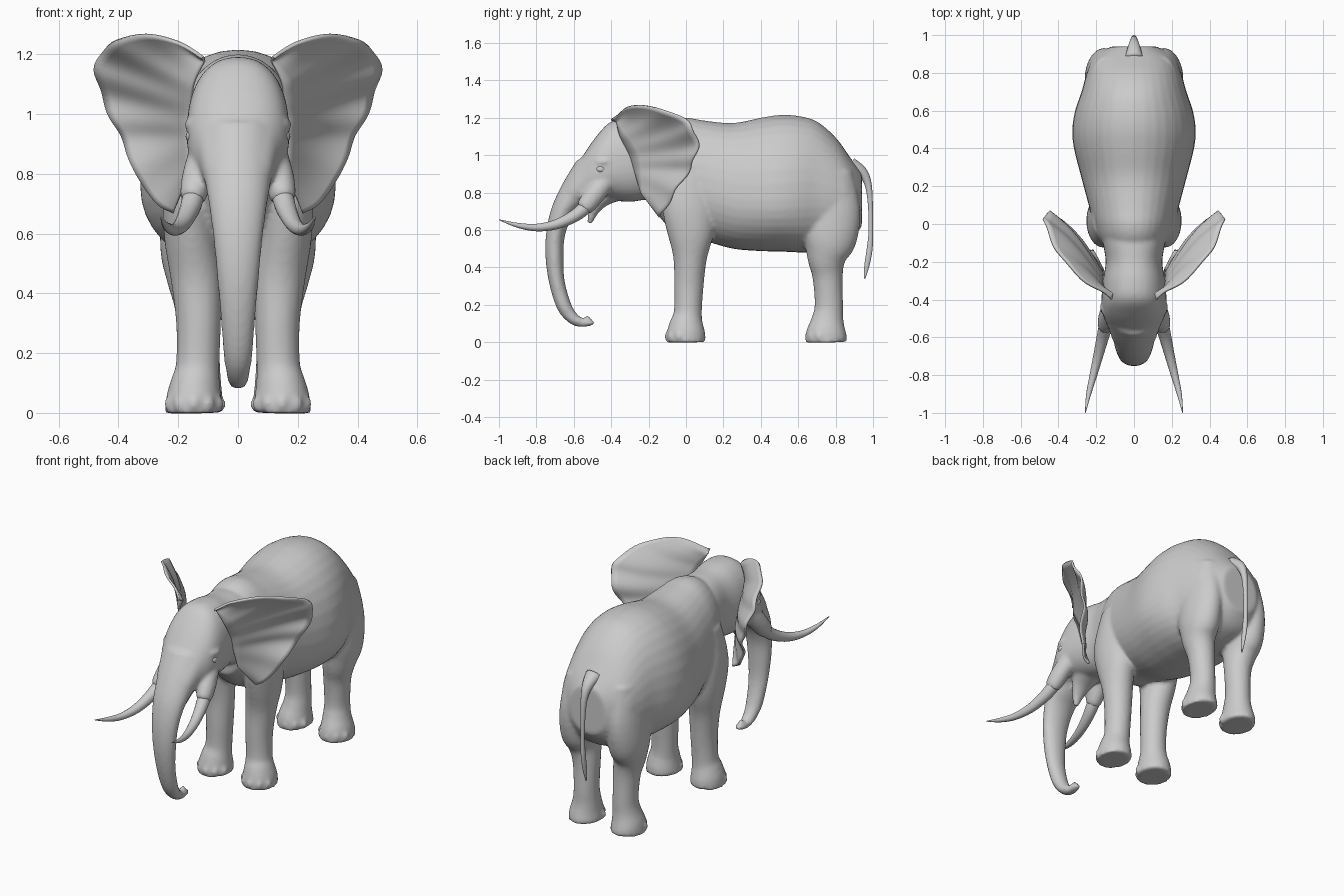
import bpy, bmesh, math
from mathutils import Vector

if "Cube" in bpy.data.objects:
    bpy.data.objects.remove(bpy.data.objects["Cube"])


def spline(rows, sub):
    """Catmull-Rom interpolation of rows of numbers."""
    out, last = [], len(rows) - 1
    for i in range(last):
        a, b, c, d = (rows[min(max(i + k, 0), last)] for k in (-1, 0, 1, 2))
        for s in range(sub):
            t = s / sub
            out.append([q + .5 * t * (r - p + t * (2 * p - 5 * q + 4 * r - w + t * (3 * (q - r) + w - p)))
                        for p, q, r, w in zip(a, b, c, d)])
    return out + [list(rows[-1])]


def finish(name, bm):
    bmesh.ops.recalc_face_normals(bm, faces=bm.faces[:])
    me = bpy.data.meshes.new(name)
    bm.to_mesh(me)
    bm.free()
    ob = bpy.data.objects.new(name, me)
    bpy.context.collection.objects.link(ob)
    for f in me.polygons:
        f.use_smooth = True
    return ob


def bridge(bm, rings, closed):
    n = len(rings[0])
    for r, q in zip(rings, rings[1:]):
        for i in range(n if closed else n - 1):
            j = (i + 1) % n
            bm.faces.new((r[i], r[j], q[j], q[i]))


def loft(name, rows, upright=False, side=1, n=28, power=1.0):
    """Tube through (x, y, z, half width, up, down) rings."""
    rows = spline(rows, 4)
    pts = [Vector((r[0] * side, r[1], r[2])) for r in rows]
    bm, rings = bmesh.new(), []
    for k, r in enumerate(rows):
        t = (pts[min(k + 1, len(pts) - 1)] - pts[max(k - 1, 0)]).normalized()
        u, v = Vector((1, 0, 0)), Vector((0, 0, 1))
        if not upright:
            u = (u - t * t.x).normalized()
            v = t.cross(u)
        ring = []
        for i in range(n):
            ang = 2 * math.pi * i / n
            c, s = math.cos(ang), math.sin(ang)
            c, s = (math.copysign(abs(q) ** power, q) for q in (c, s))
            ring.append(bm.verts.new(pts[k] + u * c * r[3] + v * s * (r[4] if s > 0 else r[5])))
        rings.append(ring)
    bridge(bm, rings, True)
    bm.faces.new(rings[0])
    bm.faces.new(rings[-1])
    return finish(name, bm)


def trunk_like(name, rows, side=1, n=28):
    """Rows of (x, y, z, half width, half depth)."""
    return loft(name, [r + (r[-1],) for r in rows], side=side, n=n)


def profile_body(name, rows, power):
    """Rows of (y, top, widest height, bottom, half width)."""
    return loft(name, [(0, y, m, w, t - m, m - b) for y, t, m, b, w in rows], True, 1, 36, power)


def ball(name, loc, size):
    bm = bmesh.new()
    bmesh.ops.create_uvsphere(bm, u_segments=16, v_segments=10, radius=1)
    for v in bm.verts:
        v.co = Vector(c * s for c, s in zip(v.co, size)) + Vector(loc)
    return finish(name, bm)


# Torso
parts = [profile_body("body", [
    (-.15, 1.12, .90, .68, .13), (-.08, 1.18, .90, .60, .18), (0, 1.20, .85, .55, .215),
    (.1, 1.185, .82, .54, .24), (.25, 1.172, .77, .50, .28), (.4, 1.2, .76, .487, .318),
    (.5, 1.215, .76, .485, .327), (.6, 1.21, .77, .48, .312), (.7, 1.18, .78, .48, .278),
    (.8, 1.095, .76, .50, .25), (.88, .985, .75, .54, .215), (.94, .90, .75, .62, .12)], .95)]

# Neck and head
parts.append(profile_body("head", [
    (.05, 1.15, .93, .62, .19), (-.1, 1.17, .95, .72, .165), (-.2, 1.175, .95, .76, .15),
    (-.3, 1.19, .95, .75, .165), (-.4, 1.18, .93, .76, .172), (-.48, 1.10, .90, .78, .165),
    (-.55, 1.0, .86, .74, .135), (-.62, .895, .80, .70, .11), (-.66, .83, .77, .71, .08)], .88))

# Trunk with its fingertip, and lower lip
parts.append(trunk_like("trunk", [
    (0, -.50, .92, .13, .10), (0, -.59, .80, .115, .085), (0, -.66, .70, .098, .062),
    (0, -.697, .58, .082, .051), (0, -.703, .45, .07, .048), (0, -.69, .32, .058, .042),
    (0, -.655, .20, .049, .04), (0, -.615, .138, .04, .034), (0, -.57, .108, .033, .027),
    (0, -.52, .103, .027, .018), (0, -.49, .104, .016, .01)]))
parts.append(trunk_like("trunk_finger", [
    (0, -.545, .105, .02, .014), (0, -.535, .125, .016, .013), (0, -.515, .14, .01, .01)]))
parts.append(trunk_like("lower_lip", [
    (0, -.36, .83, .11, .07), (0, -.45, .765, .07, .045), (0, -.495, .70, .04, .028),
    (0, -.515, .635, .014, .014)]))

for s in (1, -1):
    # Legs, tusk sockets and brows
    parts.append(trunk_like("front_leg", [
        (.147, 0, 0, .096, .105), (.147, 0, .05, .093, .103), (.142, .003, .10, .083, .09),
        (.135, .01, .16, .073, .075), (.132, .015, .3, .075, .079), (.14, .022, .45, .085, .09),
        (.158, .025, .6, .09, .128), (.165, .015, .75, .085, .14), (.15, .03, .95, .07, .11)], s))
    parts.append(trunk_like("hind_leg", [
        (.14, .75, 0, .094, .112), (.14, .75, .05, .09, .108), (.133, .757, .12, .076, .086),
        (.13, .764, .2, .069, .076), (.135, .757, .35, .076, .081), (.15, .752, .45, .088, .105),
        (.16, .768, .55, .1, .145), (.155, .77, .7, .1, .162), (.14, .75, .9, .09, .14)], s))
    parts.append(trunk_like("tusk_socket", [
        (.11, -.40, .90, .045, .05), (.135, -.48, .80, .05, .055), (.148, -.53, .735, .046, .05),
        (.152, -.548, .71, .036, .04)], s))
    parts.append(ball("brow", (.148 * s, -.44, .965), (.032, .05, .022)))
    # Toenails
    for k in range(5):
        a = math.radians(-90 + (k - 2) * 33)
        for name, cx, cy in (("front_toe", .147, 0), ("hind_toe", .14, .75)):
            parts.append(ball(name, (cx * s + .085 * math.cos(a), cy + .095 * math.sin(a), .03),
                              (.023, .02, .027)))

# Fuse the flesh into one smooth skin
for ob in parts:
    ob.select_set(True)
skin = parts[0]
bpy.context.view_layer.objects.active = skin
bpy.ops.object.join()
skin.name = "elephant_skin"
remesh = skin.modifiers.new("fuse", "REMESH")
remesh.mode, remesh.voxel_size, remesh.use_smooth_shade = "VOXEL", .011, True
soften = skin.modifiers.new("soften", "SMOOTH")
soften.factor, soften.iterations = .5, 5

# Ears: sheet between the root line on the head and the outer rim
ROOT = [(.11, -.37, 1.18), (.15, -.35, 1.10), (.16, -.30, 1.0), (.16, -.27, .90), (.165, -.24, .80)]
RIM = [(.12, -.40, 1.19), (.20, -.34, 1.24), (.31, -.26, 1.265), (.41, -.14, 1.245), (.455, -.03, 1.205),
       (.48, .03, 1.15), (.455, .06, 1.08), (.435, .05, 1.0), (.39, .02, .93), (.365, -.03, .85),
       (.325, -.08, .775), (.27, -.12, .70), (.215, -.145, .67)]
for s, name in ((1, "left_ear"), (-1, "right_ear")):
    root, rim = spline(ROOT, 12), spline(RIM, 4)
    bm, rings = bmesh.new(), []
    for i, (a, b) in enumerate(zip(root, rim)):
        ring = []
        for k in range(11):
            t = k / 10
            p = Vector(a).lerp(Vector(b), t)
            p.y += .045 * math.sin(math.pi * t) * math.sin(math.pi * i / 48) + .008 * t * math.sin(i * .8)
            p.x *= s
            ring.append(bm.verts.new(p))
        rings.append(ring)
    bridge(bm, rings, False)
    ear = finish(name, bm)
    solid = ear.modifiers.new("thickness", "SOLIDIFY")
    solid.thickness, solid.offset = .012, 0

# Tusks and eyes
for s, side in ((1, "left"), (-1, "right")):
    trunk_like(side + "_tusk", [
        (.145, -.50, .76, .036, .036), (.153, -.55, .71, .036, .036), (.168, -.61, .667, .032, .032),
        (.19, -.70, .628, .026, .026), (.215, -.80, .613, .02, .02), (.24, -.90, .625, .013, .013),
        (.258, -1.0, .655, .002, .002)], s, 16)
    ball(side + "_eye", (.155 * s, -.455, .925), (.02, .026, .02))

# Tail with a tuft
trunk_like("tail", [
    (0, .88, .95, .05, .04), (0, .94, .91, .032, .03), (0, .972, .85, .02, .02), (0, .985, .75, .014, .014),
    (0, .988, .6, .011, .012), (0, .982, .5, .013, .016), (0, .967, .41, .01, .014),
    (0, .955, .34, .003, .004)], 1, 14)
